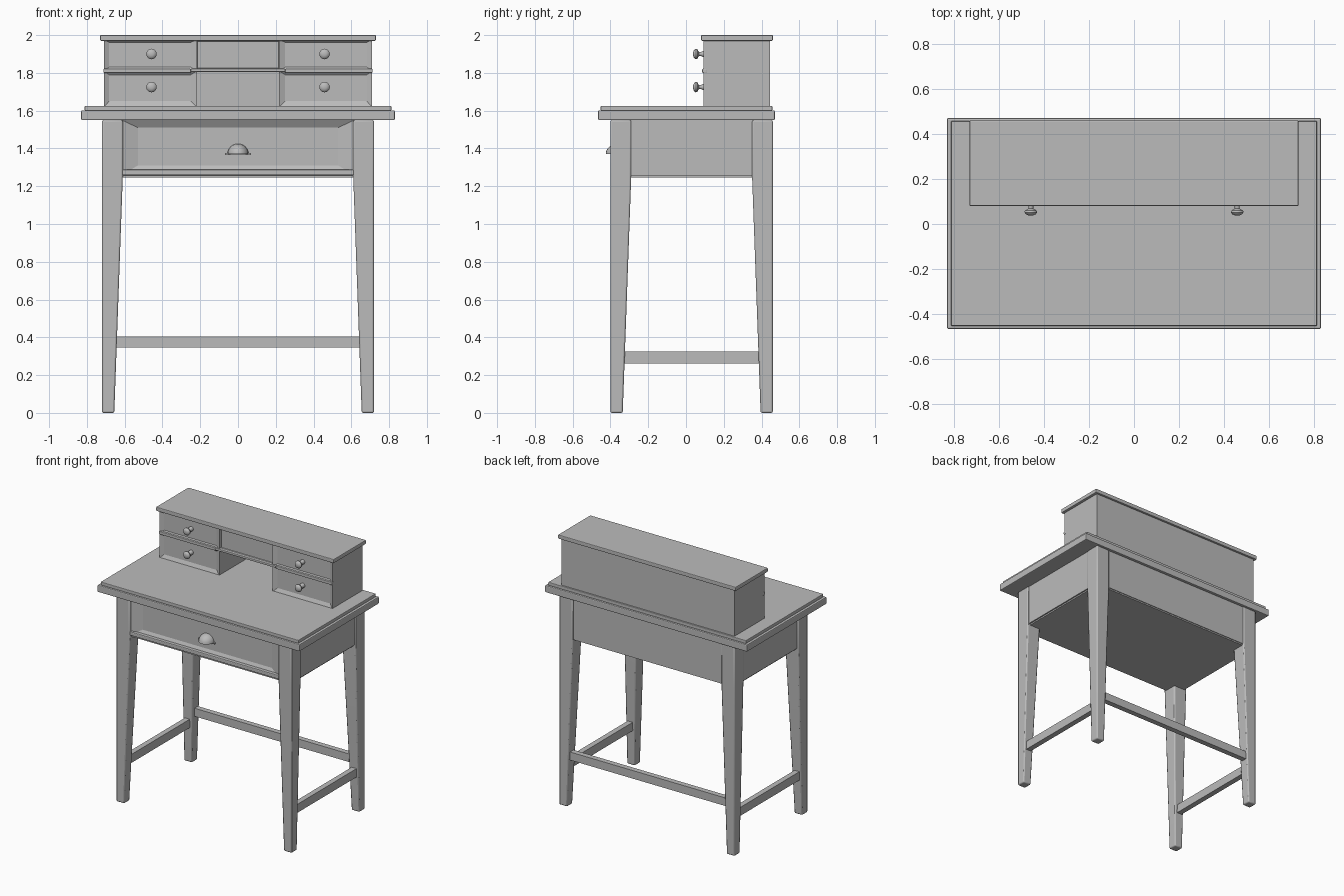
import bpy, bmesh, math
from mathutils import Matrix, Vector

if "Cube" in bpy.data.objects:
    bpy.data.objects.remove(bpy.data.objects["Cube"])

mat = bpy.data.materials.new("grey paint")
mat.diffuse_color = (0.5, 0.5, 0.5, 1)
mat.use_nodes = True
mat.node_tree.nodes["Principled BSDF"].inputs["Base Color"].default_value = mat.diffuse_color


def finish(bm, name, bevel=0.0, smooth=False):
    bmesh.ops.recalc_face_normals(bm, faces=bm.faces[:])
    me = bpy.data.meshes.new(name)
    bm.to_mesh(me)
    bm.free()
    me.materials.append(mat)
    ob = bpy.data.objects.new(name, me)
    bpy.context.collection.objects.link(ob)
    if bevel:
        m = ob.modifiers.new("soft edge", 'BEVEL')
        m.width, m.segments = bevel, 2
    if smooth:
        bpy.ops.object.select_all(action='DESELECT')
        ob.select_set(True)
        bpy.context.view_layer.objects.active = ob
        bpy.ops.object.shade_smooth_by_angle(angle=math.radians(40))
    return ob


def box_bm(x0, x1, y0, y1, z0, z1):
    bm = bmesh.new()
    bmesh.ops.create_cube(bm, size=1)
    for v in bm.verts:
        v.co = Vector((x1 if v.co.x > 0 else x0,
                       y1 if v.co.y > 0 else y0,
                       z1 if v.co.z > 0 else z0))
    return bm


def box(name, *dims, bevel=0.0):
    return finish(box_bm(*dims), name, bevel)


def recessed_box(name, dims, inner, depth):
    """Box whose front holds a sunken panel with splayed edges."""
    bm = box_bm(*dims)
    bm.normal_update()
    front = min(bm.faces, key=lambda f: f.calc_center_median().y)
    bmesh.ops.inset_individual(bm, faces=[front], thickness=0.005)
    c = front.calc_center_median()
    x0, x1, z0, z1 = inner
    for v in front.verts:
        v.co = Vector((x1 if v.co.x > c.x else x0, dims[2] + depth,
                       z1 if v.co.z > c.z else z0))
    return finish(bm, name)


# stepped desk top
box("desk_top_edge", -0.83, 0.83, -0.465, 0.47, 1.55, 1.602, bevel=0.006)
box("desk_top", -0.812, 0.812, -0.452, 0.457, 1.6, 1.625, bevel=0.004)

# legs: straight outside, tapered on the two inner sides
for sx, side in ((-1, "left"), (1, "right")):
    for front in (True, False):
        yo, s = (-0.40, 1) if front else (0.46, -1)
        bm = bmesh.new()
        rings = []
        for z, w in ((0, 0.065), (1.25, 0.11), (1.55, 0.11)):
            rings.append([bm.verts.new((sx * (0.72 - a * w), yo + s * b * w, z))
                          for a, b in ((0, 0), (1, 0), (1, 1), (0, 1))])
        bm.faces.new(rings[0])
        bm.faces.new(rings[-1])
        for lo, hi in zip(rings, rings[1:]):
            for i in range(4):
                j = (i + 1) % 4
                bm.faces.new((lo[i], lo[j], hi[j], hi[i]))
        finish(bm, f"{'front' if front else 'back'}_leg_{side}", 0.008, True)

    # side apron and low side rail
    xs = sorted((sx * 0.67, sx * 0.71))
    box(f"side_apron_{side}", *xs, -0.30, 0.36, 1.255, 1.55)
    xs = sorted((sx * 0.665, sx * 0.705))
    box(f"side_stretcher_{side}", *xs, -0.335, 0.395, 0.262, 0.325)

# back rail, back apron, underside and front drawer case
box("back_stretcher", -0.66, 0.66, 0.405, 0.445, 0.345, 0.405)
box("back_apron", -0.62, 0.62, 0.42, 0.45, 1.255, 1.55)
box("underside", -0.70, 0.70, -0.38, 0.445, 1.245, 1.26)
recessed_box("wide_drawer", (-0.615, 0.615, -0.385, 0.43, 1.26, 1.55),
             (-0.53, 0.53, 1.31, 1.51), 0.025)
box("drawer_rail", -0.615, 0.615, -0.395, -0.36, 1.258, 1.288, bevel=0.006)

# half-dome cup pull
bm = bmesh.new()
bmesh.ops.create_uvsphere(bm, u_segments=20, v_segments=12, radius=1,
                          matrix=Matrix.Diagonal((0.056, 0.065, 0.055, 1)))
cut = bmesh.ops.bisect_plane(bm, geom=bm.verts[:] + bm.edges[:] + bm.faces[:],
                             plane_co=(0, 0, 0), plane_no=(0, 0, -1), clear_outer=True)
bmesh.ops.holes_fill(bm, edges=[e for e in bm.edges if e.is_boundary])
bmesh.ops.translate(bm, verts=bm.verts[:], vec=(0, -0.36, 1.37))
finish(bm, "cup_pull", smooth=True)
box("cup_pull_rim", -0.068, 0.068, -0.372, -0.355, 1.365, 1.375)

# upper cabinet: two drawers each side, shallow panel in the middle
YF, YB = 0.092, 0.445
for sx, side in ((-1, "left"), (1, "right")):
    for row, z0, z1, a, b in (("lower", 1.62, 1.81, 1.65, 1.79),
                              ("upper", 1.81, 1.975, 1.83, 1.962)):
        xo = sorted((sx * 0.71, sx * 0.218))
        xi = sorted((sx * 0.682, sx * 0.25))
        recessed_box(f"{row}_drawer_{side}", (*xo, YF, YB, z0, z1), (*xi, a, b), 0.015)
        # turned knob
        prof = ((0.017, 0.0), (0.011, -0.012), (0.011, -0.024), (0.026, -0.032),
                (0.028, -0.040), (0.022, -0.049), (0.010, -0.054))
        zk = 1.725 if row == "lower" else 1.90
        bm = bmesh.new()
        n = 20
        rings = [[bm.verts.new((sx * 0.458 + r * math.cos(2 * math.pi * i / n), 0.092 + y,
                                zk + r * math.sin(2 * math.pi * i / n)))
                  for i in range(n)] for r, y in ((0.017, 0.02),) + prof]
        for p, q in zip(rings, rings[1:]):
            for i in range(n):
                j = (i + 1) % n
                bm.faces.new((p[i], p[j], q[j], q[i]))
        bm.faces.new(rings[0])
        bm.faces.new(rings[-1])
        finish(bm, f"{row}_knob_{side}", smooth=True)
    xs = sorted((sx * 0.25, sx * 0.712))
    box(f"divider_rail_{side}", *xs, YF - 0.006, YF + 0.02, 1.80, 1.822, bevel=0.004)

recessed_box("middle_panel", (-0.218, 0.218, YF, YB, 1.81, 1.975),
             (-0.215, 0.215, 1.825, 1.965), 0.02)
box("middle_rail", -0.25, 0.25, YF - 0.006, YF + 0.02, 1.805, 1.822, bevel=0.004)
box("open_shelf_back", -0.218, 0.218, 0.425, YB, 1.62, 1.81)
box("cabinet_top", -0.73, 0.73, 0.08, 0.46, 1.97, 2.0, bevel=0.005)
